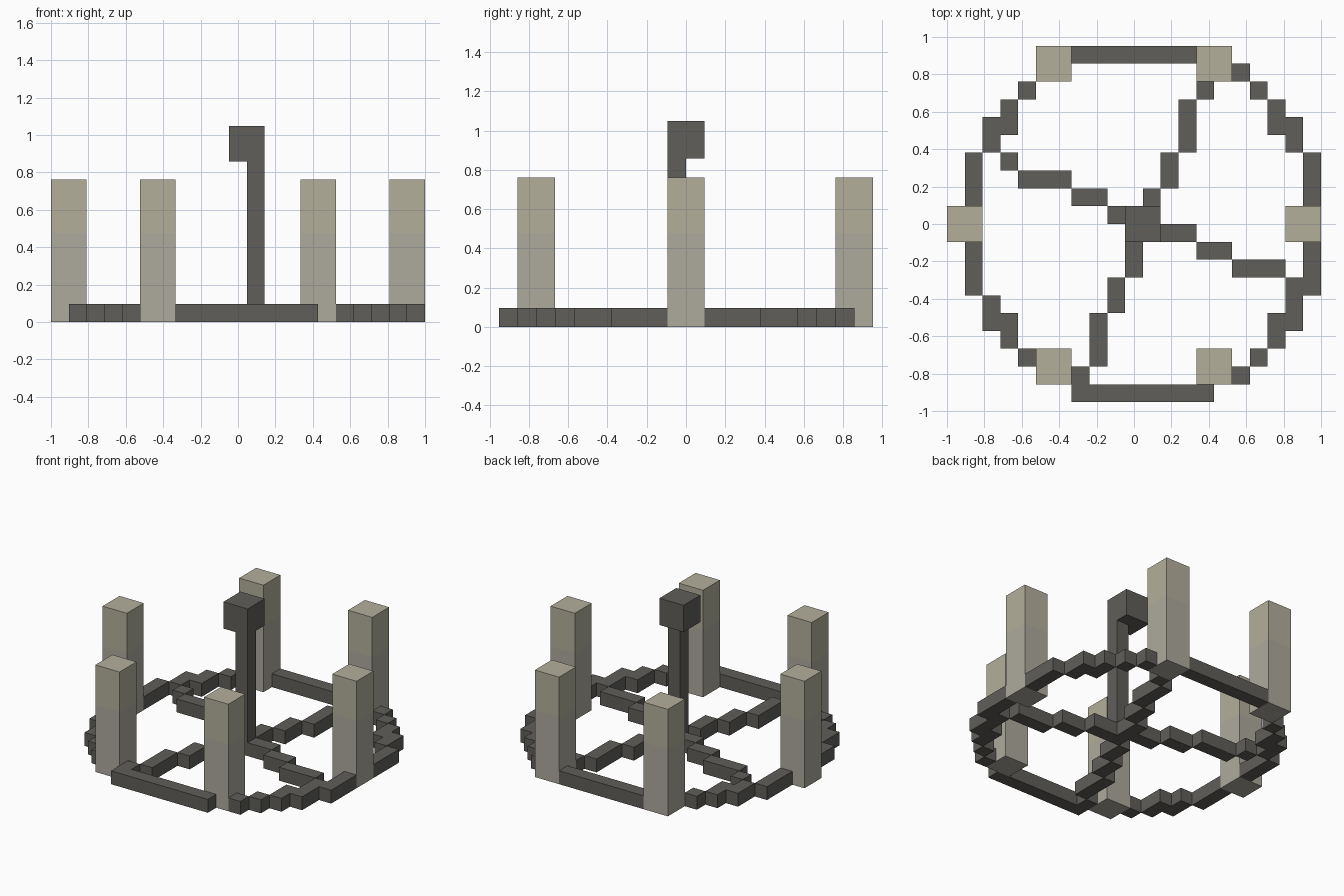
import bpy, bmesh
from mathutils import Vector

if "Cube" in bpy.data.objects:
    bpy.data.objects.remove(bpy.data.objects["Cube"])

U = 2 / 21  # edge length of one block


def mat(name, col):
    m = bpy.data.materials.new(name)
    m.diffuse_color = (*col, 1)
    m.use_nodes = True
    m.node_tree.nodes["Principled BSDF"].inputs["Base Color"].default_value = m.diffuse_color
    return m


DARK = mat("dark_stone", (0.115, 0.112, 0.103))
PALE = mat("pale_stone", (0.45, 0.43, 0.33))
PALE_LOW = mat("weathered_stone", (0.42, 0.40, 0.34))

# Block boxes: x0, x1, y0, y1 in block units (x from left edge, y from centre)
RIM = [(7, 14, 9, 10), (7, 15, -10, -9),
       # right side
       (16, 17, 8, 9), (17, 18, 7, 8), (18, 19, 5, 7), (19, 20, 4, 6), (20, 21, 1, 4),
       (20, 21, -4, -1), (19, 20, -6, -3), (18, 19, -7, -5), (17, 18, -8, -7), (16, 17, -9, -8),
       # left side
       (4, 5, 7, 8), (3, 4, 5, 7), (2, 3, 4, 6), (1, 2, 1, 4),
       (1, 2, -4, -1), (2, 3, -6, -4), (3, 4, -7, -5), (4, 5, -8, -7)]
SPOKES = {
    "left_spoke": [(3, 4, 3, 4), (4, 7, 2, 3), (7, 9, 1, 2), (9, 11, 0, 1)],
    "right_spoke": [(12, 14, -1, 0), (14, 16, -2, -1), (16, 19, -3, -2)],
    "back_spoke": [(11, 12, 0, 2), (12, 13, 2, 4), (13, 14, 4, 7), (14, 15, 7, 8)],
    "front_spoke": [(10, 11, -3, -1), (9, 10, -5, -3), (8, 9, -8, -5), (7, 8, -9, -8)],
}
POSTS = {"left": (0, -1), "right": (19, -1), "back_left": (5, 8),
         "back_right": (14, 8), "front_left": (5, -9), "front_right": (14, -9)}


def cells(boxes, z0=0, z1=1):
    return {(x, y, z) for a, b, c, d in boxes for x in range(a, b)
            for y in range(c, d) for z in range(z0, z1)}


parts = {"wheel_rim": cells(RIM)}
for name, boxes in SPOKES.items():
    parts[name] = cells(boxes)
for name, (x, y) in POSTS.items():
    parts[name + "_post"] = cells([(x, x + 2, y, y + 2)], 0, 8)
parts["centre_pole"] = cells([(11, 12, -1, 0)], 0, 9)
parts["pole_head"] = cells([(10, 12, -1, 1)], 9, 11)
solid = set().union(*parts.values())


def build(name, blocks):
    """Skin the exposed sides of the blocks, then merge flat areas."""
    post = name.endswith("_post")
    bm = bmesh.new()
    for c in sorted(blocks):
        for axis in range(3):
            for s in (0, 1):
                n = list(c)
                n[axis] += 2 * s - 1
                if tuple(n) in solid:
                    continue
                p, q = (axis + 1) % 3, (axis + 2) % 3
                ring = [(0, 0), (1, 0), (1, 1), (0, 1)]
                verts = []
                for i, j in (ring if s else ring[::-1]):
                    v = Vector(c)
                    v[axis] += s
                    v[p] += i
                    v[q] += j
                    verts.append(bm.verts.new((v.x * U - 1, v.y * U, v.z * U)))
                f = bm.faces.new(verts)
                f.material_index = int(post and c[2] < 5)
    bmesh.ops.remove_doubles(bm, verts=bm.verts, dist=1e-4)
    bmesh.ops.dissolve_limit(bm, angle_limit=0.01, verts=bm.verts,
                             edges=bm.edges, delimit={'MATERIAL'})
    me = bpy.data.meshes.new(name)
    bm.to_mesh(me)
    bm.free()
    for m in ((PALE, PALE_LOW) if post else (DARK,)):
        me.materials.append(m)
    bpy.context.collection.objects.link(bpy.data.objects.new(name, me))


for name, blocks in parts.items():
    build(name, blocks)
